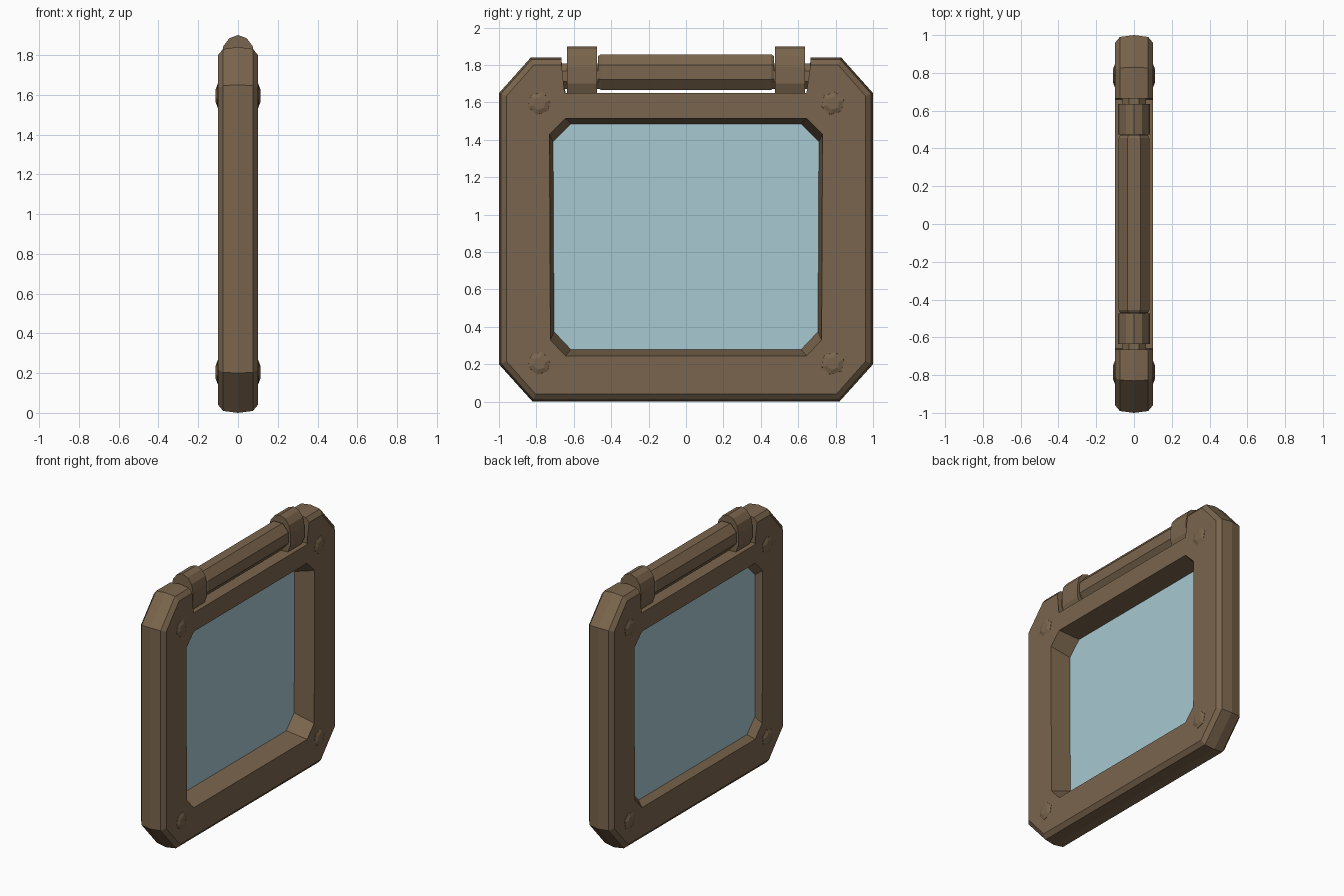
import bpy, bmesh, math

if "Cube" in bpy.data.objects:
    bpy.data.objects.remove(bpy.data.objects["Cube"])


def material(name, rgb):
    m = bpy.data.materials.new(name)
    m.diffuse_color = (*rgb, 1)
    m.use_nodes = True
    m.node_tree.nodes["Principled BSDF"].inputs["Base Color"].default_value = m.diffuse_color
    return m


BROWN = material("weathered brown", (0.195, 0.130, 0.074))
GLASS = material("pale blue glass", (0.39, 0.58, 0.63))


def skin(name, loops, mat, closed=False):
    """Join equal-length point loops with quads; cap the ends unless closed."""
    bm = bmesh.new()
    rows = [[bm.verts.new(p) for p in loop] for loop in loops]
    n = len(rows[0])
    pairs = list(zip(rows, rows[1:])) + ([(rows[-1], rows[0])] if closed else [])
    for a, b in pairs:
        for i in range(n):
            j = (i + 1) % n
            bm.faces.new((a[i], a[j], b[j], b[i]))
    if not closed:
        bm.faces.new(rows[0])
        bm.faces.new(rows[-1])
    bmesh.ops.recalc_face_normals(bm, faces=bm.faces)
    me = bpy.data.meshes.new(name)
    bm.to_mesh(me)
    bm.free()
    me.materials.append(mat)
    ob = bpy.data.objects.new(name, me)
    bpy.context.collection.objects.link(ob)
    return ob


def mirrored(half, x):
    """Half outline of (y, z), from top to bottom, closed by its mirror image."""
    pts = half + [(-y, z) for y, z in reversed(half)]
    return [(x, y, z) for y, z in pts]


def outer(x, d):
    # outer outline inset by d, with the hinge notch along the top
    k = d * 0.4
    return mirrored([(0.66, 1.65), (0.665, 1.84 - d), (0.83 - k, 1.84 - d),
                     (1 - d, 1.65 - k), (1 - d, 0.2 + k), (0.82 - k, d)], x)


def inner(x, y, top, bottom, c):
    # window opening; the first two points line up with the notch
    return mirrored([(y - c - 0.02, top), (y - c - 0.01, top), (y - c, top),
                     (y, top - c), (y - 0.005, bottom + c), (y - c, bottom)], x)


# frame: bevelled outside, sloping recess inside
skin("window_frame", [
    outer(-0.1, 0.04), outer(-0.075, 0.01), outer(0, 0), outer(0.075, 0.01), outer(0.1, 0.04),
    inner(0.1, 0.73, 1.515, 0.245, 0.085), inner(-0.05, 0.71, 1.485, 0.28, 0.095),
    inner(-0.1, 0.73, 1.515, 0.245, 0.085)], BROWN, closed=True)

# glass pane
pane = [(0.63, 1.495), (0.72, 1.40), (0.715, 0.36), (0.625, 0.27)]
skin("glass_pane", [mirrored(pane, -0.054), mirrored(pane, -0.046)], GLASS)


def rod(name, sections, sides, rx, rz, z):
    """Faceted rod along y; sections are (y, scale)."""
    loops = []
    for y, s in sections:
        loops.append([(rx * s * math.cos(a), y, z + rz * s * math.sin(a))
                      for a in (2 * math.pi * (i + 0.5) / sides for i in range(sides))])
    return skin(name, loops, BROWN)


# hinge bar and the pin it turns on
rod("hinge_bar", [(-0.47, 0.9), (-0.455, 1), (0.455, 1), (0.47, 0.9)], 8, 0.088, 0.103, 1.762)
rod("hinge_pin", [(-0.68, 1), (0.68, 1)], 8, 0.07, 0.075, 1.74)

# hinge knuckles: straight sides with a rounded top
arch = [(0.085 * math.cos(a), 1.79 + 0.11 * math.sin(a))
        for a in (math.pi * i / 6 for i in range(7))]
arch = [(0.085, 1.70), (0.06, 1.64)][::-1] + arch + [(-0.085, 1.70), (-0.06, 1.64)]
for side, s in (("left", -1), ("right", 1)):
    skin("hinge_knuckle_" + side,
         [[(x, s * y, z) for x, z in arch] for y in (0.475, 0.635)], BROWN)

# bolts in the four corners, on both faces
for sx in (-1, 1):
    for sy in (-1, 1):
        for z in (0.205, 1.595):
            loops = []
            for x, r in ((0.09, 0.064), (0.102, 0.062), (0.112, 0.035)):
                loops.append([(sx * x, sy * 0.785 + r * math.cos(a), z + r * math.sin(a))
                              for a in (math.pi * i / 3 + 0.3 for i in range(6))])
            skin("corner_bolt", loops, BROWN)
